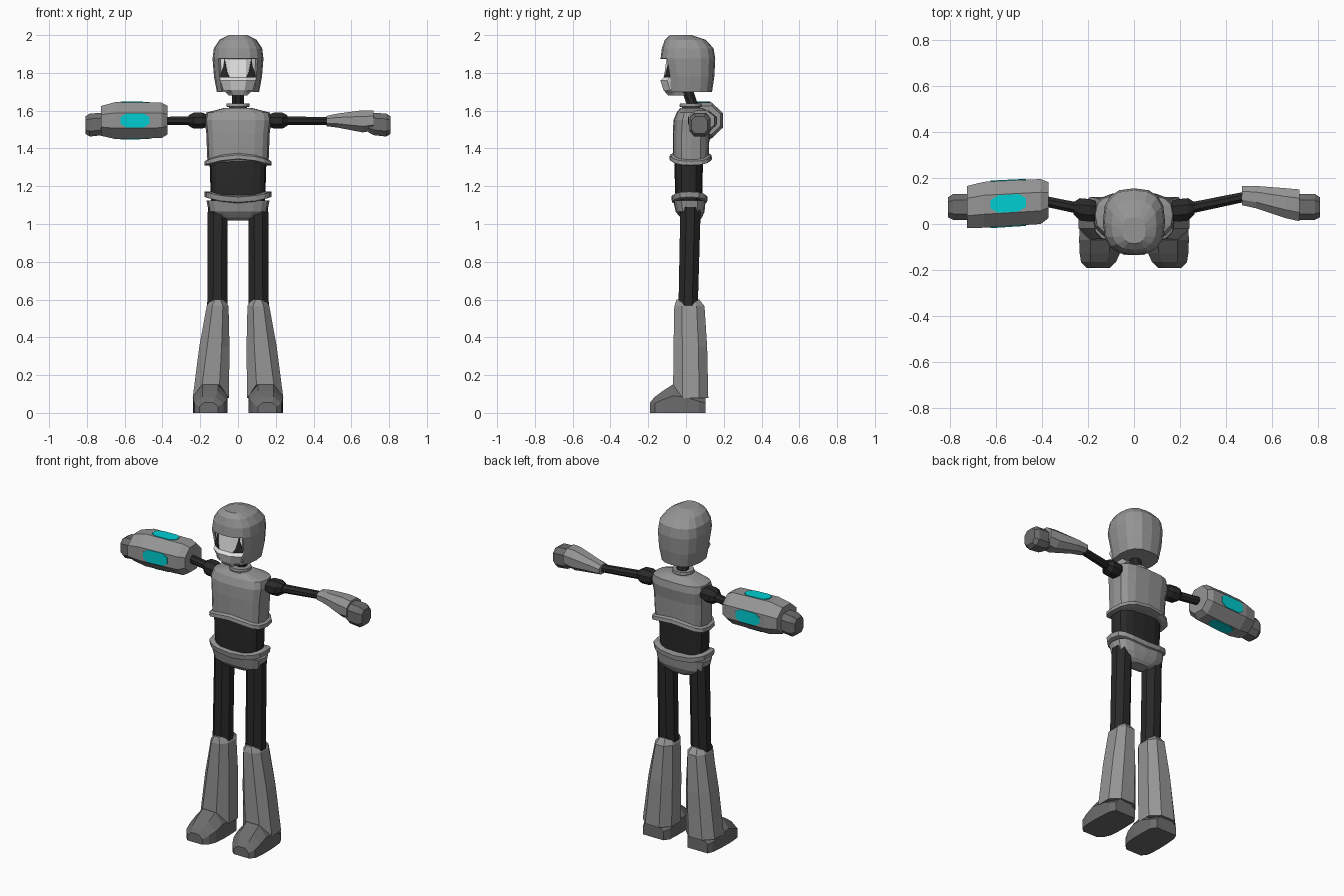
import bpy, bmesh, math
from mathutils import Vector

if "Cube" in bpy.data.objects:
    bpy.data.objects.remove(bpy.data.objects["Cube"])


def material(name, rgb):
    m = bpy.data.materials.new(name)
    m.diffuse_color = (*rgb, 1)
    m.use_nodes = True
    m.node_tree.nodes["Principled BSDF"].inputs["Base Color"].default_value = m.diffuse_color
    return m


ARMOUR = material("armour grey", (0.30, 0.30, 0.30))
BOOT = material("boot grey", (0.15, 0.15, 0.15))
DARK = material("dark suit", (0.022, 0.022, 0.022))
FACE = material("face pale", (0.75, 0.75, 0.75))
CYAN = material("cyan light", (0.0, 0.62, 0.65))


def build(name, rings, mat, mirror=False, drop=None):
    """Skin a stack of closed rings, cap both ends, optionally drop faces."""
    bm = bmesh.new()
    loops = [[bm.verts.new(p) for p in r] for r in rings]
    n = len(loops[0])
    for a, b in zip(loops, loops[1:]):
        for i in range(n):
            j = (i + 1) % n
            bm.faces.new((a[i], a[j], b[j], b[i]))
    bm.faces.new(loops[0])
    bm.faces.new(loops[-1])
    bmesh.ops.recalc_face_normals(bm, faces=bm.faces[:])
    if drop:
        gone = [f for f in bm.faces if drop(f.calc_center_median())]
        bmesh.ops.delete(bm, geom=gone, context='FACES')
    me = bpy.data.meshes.new(name)
    bm.to_mesh(me)
    bm.free()
    me.materials.append(mat)
    ob = bpy.data.objects.new(name, me)
    bpy.context.collection.objects.link(ob)
    if mirror:
        ob.modifiers.new("mirror", 'MIRROR').use_mirror_merge = False
    return ob


def loft(name, sections, mat, n=16, power=2.6, axis='z', bend=None, **kw):
    """Sections are (position, low a, high a, low b, high b) along an axis."""
    off = 0.5 if n == 8 else 0
    unit = []
    for i in range(n):
        t = 2 * math.pi * (i + off) / n
        c, s = math.cos(t), math.sin(t)
        unit.append((math.copysign(abs(c) ** (2 / power), c),
                     math.copysign(abs(s) ** (2 / power), s)))
    top = max(u for u, v in unit)
    rings = []
    for k, (p, a0, a1, b0, b1) in enumerate(sections):
        ring = []
        for u, v in unit:
            u, v = u / top, v / top
            a = (a0 + a1) / 2 + u * (a1 - a0) / 2
            b = (b0 + b1) / 2 + v * (b1 - b0) / 2
            q = p + (bend(k, u, v) if bend else 0)
            ring.append((a, b, q) if axis == 'z' else (q, a, b))
        rings.append(ring)
    return build(name, rings, mat, **kw)


def stack(rows):
    """Symmetric sections from (z, half width, front y, back y)."""
    return [(z, -w, w, y0, y1) for z, w, y0, y1 in rows]


def plate(name, pts, offset, mat, **kw):
    o = Vector(offset)
    return build(name, [[Vector(p) - o * 0.5 for p in pts],
                        [Vector(p) + o for p in pts]], mat, **kw)


# Helmet shell with a face opening
helmet = loft("helmet", stack([
    (1.70, .112, -.108, .138), (1.78, .127, -.115, .150),
    (1.875, .135, -.135, .155), (1.93, .128, -.128, .146),
    (1.975, .098, -.112, .105), (2.0, .050, -.085, .030)]), ARMOUR,
    drop=lambda c: c.z < 1.87 and c.y < -.05 and abs(c.x) < .098)
sol = helmet.modifiers.new("shell", 'SOLIDIFY')
sol.thickness, sol.offset = .012, -1

# Face with protruding lower mask
face_rows = [(1.68, .050, -.100), (1.71, .078, -.125), (1.76, .095, -.140),
             (1.775, .095, -.122), (1.90, .095, -.105)]
face_rings = []
for z, w, y in face_rows:
    half = [(.45 * w, y + .005), (w, y + .04), (w, y + .10)]
    face_rings.append([(a, b, z) for a, b in half]
                      + [(-a, b, z) for a, b in reversed(half)])
build("face", face_rings, FACE)


# Painted eyes lying on the slanted cheeks
def cheek(x, z):
    return (x, -.122 + .017 * (z - 1.775) / .125 + .005 + .035 * (x - .043) / .052, z)


plate("eye", [cheek(x, z) for x, z in
              ((.044, 1.777), (.093, 1.777), (.086, 1.81), (.076, 1.835),
               (.070, 1.875), (.062, 1.83), (.056, 1.80))],
      (.0015, -.004, 0), DARK, mirror=True)

# Neck and collar
loft("neck", stack([(1.60, .033, .015, .075), (1.73, .030, -.03, .03)]), DARK, n=8, power=2)
loft("collar", stack([(1.60, .048, -.022, .075), (1.618, .048, -.022, .075),
                      (1.622, .062, -.035, .085), (1.637, .060, -.032, .082)]),
     ARMOUR, power=2)

# Chest, with a flared hem that dips at the sides
loft("chest", stack([(1.36, .162, -.070, .120), (1.48, .168, -.070, .125),
                     (1.55, .176, -.066, .135), (1.59, .168, -.050, .128),
                     (1.615, .070, -.030, .085)]), ARMOUR, power=3,
     bend=lambda k, u, v: -.03 * u * u if k == 0 else 0)
loft("chest_hem", stack([(1.343, .150, -.070, .115), (1.345, .178, -.088, .138),
                         (1.366, .176, -.085, .134), (1.376, .160, -.068, .118)]),
     ARMOUR, power=3, bend=lambda k, u, v: -.034 * u * u)

# Waist and hips
loft("waist", stack([(1.11, .143, -.055, .085), (1.25, .148, -.060, .088),
                     (1.38, .152, -.060, .092)]), DARK, power=3)
loft("hip_belt", stack([(1.11, .160, -.065, .100), (1.115, .176, -.074, .112),
                        (1.143, .178, -.078, .114), (1.145, .150, -.060, .092)]),
     ARMOUR, power=3, bend=lambda k, u, v: .028 * u * u)
loft("hips", stack([(1.018, .065, .005, .070), (1.035, .115, -.030, .085),
                    (1.065, .155, -.055, .098), (1.125, .167, -.068, .104)]),
     ARMOUR, power=2.8)

# Legs
loft("thigh", [(.55, .055, .163, -.040, .062), (1.09, .055, .160, -.030, .078)],
     DARK, n=8, power=2, mirror=True)
loft("shin_guard", [(.10, .048, .240, -.068, .118), (.35, .045, .205, -.066, .112),
                    (.565, .050, .166, -.062, .098), (.600, .075, .140, -.050, .070)],
     ARMOUR, n=8, power=2.4, mirror=True,
     bend=lambda k, u, v: (-.022 if v > -.9 else .05) if k == 0 else 0)

# Boots: flat sole, chamfered top
boot = []
for y, x0, x1, h in ((-.19, .105, .205, .055), (-.165, .078, .230, .085),
                     (-.125, .060, .236, .115), (-.07, .055, .238, .150),
                     (.0, .055, .236, .140), (.07, .058, .230, .10),
                     (.102, .080, .215, .09)):
    w = x1 - x0
    boot.append([(x0, y, 0), (x0, y, .6 * h), (x0 + .27 * w, y, h),
                 (x1 - .27 * w, y, h), (x1, y, .6 * h), (x1, y, 0)])
build("boot", boot, BOOT, mirror=True)

# Shoulders and upper arms
loft("shoulder", [(.165, .015, .100, 1.515, 1.580), (.190, .010, .108, 1.505, 1.590),
                  (.235, .015, .112, 1.505, 1.590), (.262, .042, .095, 1.520, 1.575)],
     DARK, n=8, power=2, axis='x', mirror=True)
loft("upper_arm", [(.20, .035, .085, 1.523, 1.570), (.49, .098, .142, 1.525, 1.566)],
     DARK, n=8, power=2, axis='x', mirror=True)

# Plain forearm and both hands
loft("forearm", [(.468, .082, .165, 1.518, 1.572), (.53, .068, .165, 1.510, 1.585),
                 (.66, .025, .155, 1.485, 1.602), (.718, .012, .150, 1.495, 1.600)],
     ARMOUR, n=8, power=2.2, axis='x')
for side, name in ((1, "left_hand"), (-1, "right_hand")):
    loft(name, [(side * .69, .030, .120, 1.485, 1.585),
                (side * .72, .018, .130, 1.470, 1.588),
                (side * .785, .018, .130, 1.463, 1.585),
                (side * .808, .030, .115, 1.478, 1.570)],
         BOOT, n=8, power=2.8, axis='x')

# Arm cannon
loft("arm_cannon", [(-.725, -.018, .165, 1.467, 1.625), (-.65, -.016, .183, 1.450, 1.645),
                    (-.405, .0, .195, 1.455, 1.642), (-.372, .025, .182, 1.475, 1.625)],
     ARMOUR, n=8, power=2, axis='x')


# Glowing panels on the four flats of the cannon
def on_cannon(which, x, t):
    f = (x + .65) / .245
    y0, y1 = -.016 + .016 * f, .183 + .012 * f
    z0, z1 = 1.450 + .005 * f, 1.645 - .003 * f
    ym, zm = (y0 + y1) / 2, (z0 + z1) / 2
    return {"front": (x, y0, zm + t), "back": (x, y1, zm + t),
            "top": (x, ym + t, z1), "bottom": (x, ym + t, z0)}[which]


outline = ((-.622, -.018), (-.590, -.038), (-.500, -.038), (-.468, -.018),
           (-.468, .018), (-.500, .038), (-.590, .038), (-.622, .018))
for which, d in (("front", (0, -.004, 0)), ("back", (0, .004, 0)),
                 ("top", (0, 0, .004)), ("bottom", (0, 0, -.004))):
    plate("cannon_panel_" + which, [on_cannon(which, x, t) for x, t in outline], d, CYAN)
